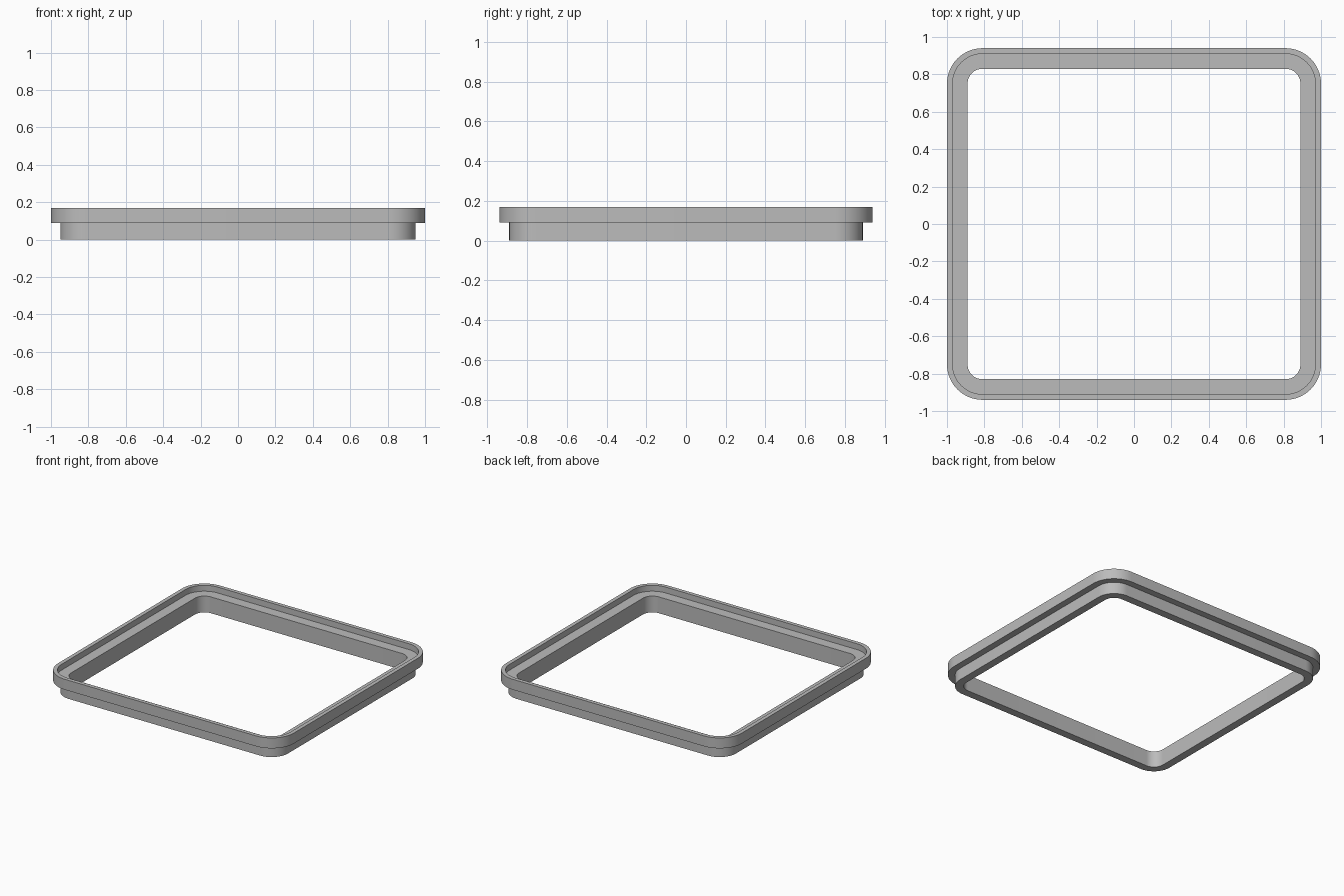
import bpy, bmesh, math

cube = bpy.data.objects.get("Cube")
if cube:
    bpy.data.objects.remove(cube, do_unlink=True)

HALF_X, HALF_Y, RADIUS, STEPS = 1.0, 0.94, 0.19, 16

# Plain grey finish
grey = bpy.data.materials.new("plain grey")
grey.use_nodes = True
colour = (0.5, 0.5, 0.5, 1)
grey.diffuse_color = colour
grey.node_tree.nodes["Principled BSDF"].inputs["Base Color"].default_value = colour


def rounded_loop(bm, inset, z):
    """Rounded rectangle, offset inwards from the outer outline."""
    r = RADIUS - inset
    verts = []
    for quarter, (sx, sy) in enumerate([(1, 1), (-1, 1), (-1, -1), (1, -1)]):
        for i in range(STEPS + 1):
            a = (quarter + i / STEPS) * math.pi / 2
            verts.append(bm.verts.new((sx * (HALF_X - RADIUS) + r * math.cos(a),
                                       sy * (HALF_Y - RADIUS) + r * math.sin(a), z)))
    return verts


# Cross-section as (inset, height): foot, flange, raised lip, recessed ledge, opening
profile = [(0.05, 0), (0.05, 0.09), (0, 0.09), (0, 0.17),
           (0.03, 0.17), (0.03, 0.125), (0.11, 0.125), (0.11, 0)]

bm = bmesh.new()
loops = [rounded_loop(bm, inset, z) for inset, z in profile]
for k, low in enumerate(loops):
    high = loops[(k + 1) % len(loops)]
    for i in range(len(low)):
        j = (i + 1) % len(low)
        bm.faces.new((low[i], low[j], high[j], high[i]))
bmesh.ops.recalc_face_normals(bm, faces=bm.faces)

mesh = bpy.data.meshes.new("gasket_frame")
bm.to_mesh(mesh)
bm.free()
mesh.materials.append(grey)
frame = bpy.data.objects.new("gasket_frame", mesh)
bpy.context.collection.objects.link(frame)
bpy.context.view_layer.objects.active = frame
frame.select_set(True)
bpy.ops.object.shade_smooth_by_angle(angle=math.radians(30))
